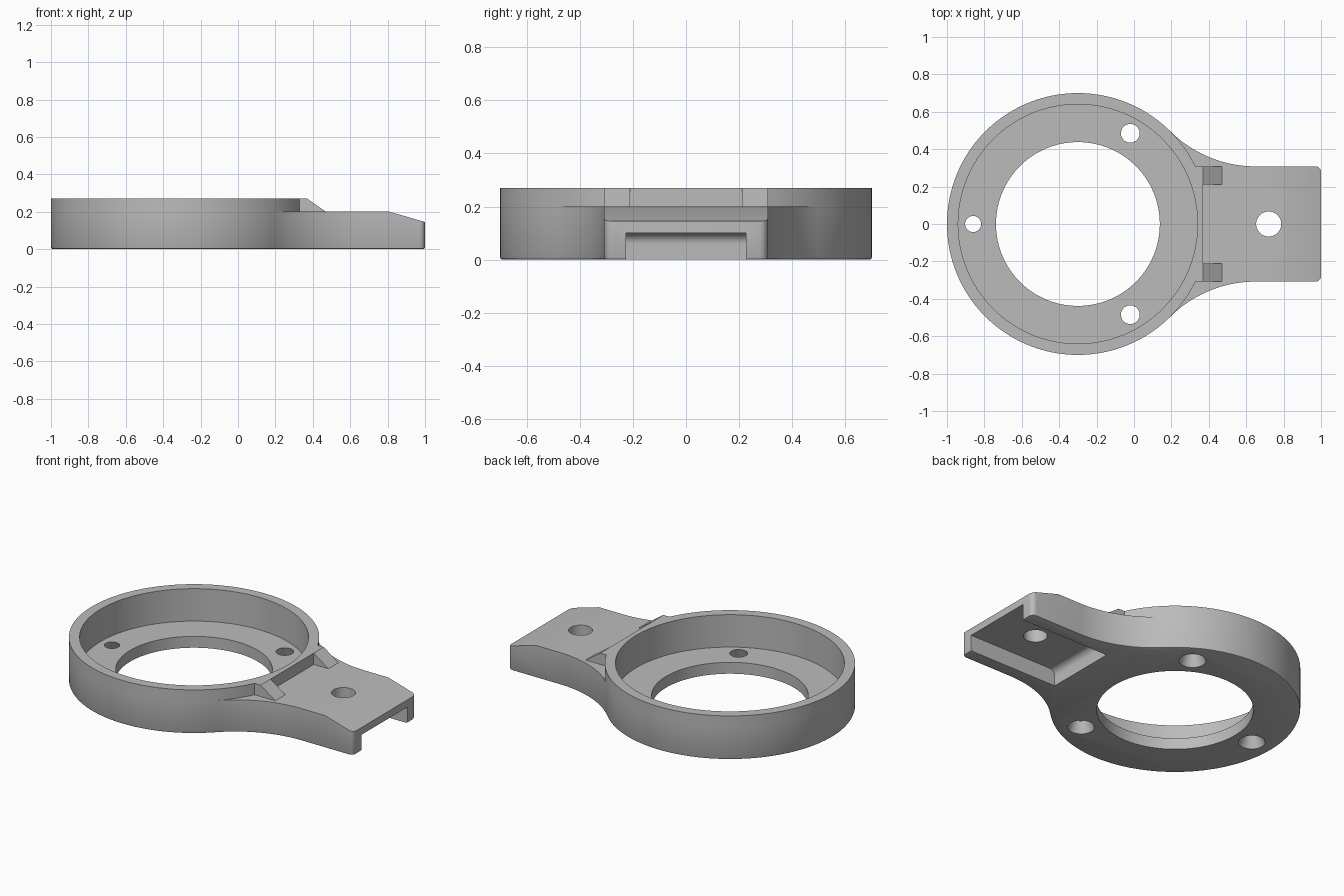
import bpy, bmesh
from math import cos, sin, radians, degrees, asin, atan2
from mathutils import Vector

cube = bpy.data.objects.get("Cube")
if cube:
    bpy.data.objects.remove(cube, do_unlink=True)

CX, R = -0.30, 0.70            # ring centre and outer radius
BORE, HOLE = 0.64, 0.438       # recess and through-hole radii
HALF, NECK = 0.308, 0.65       # arm half width, where the arm becomes straight
FLOOR, ARM_TOP, TOP = 0.07, 0.20, 0.27

grey = bpy.data.materials.new("plain grey")
grey.use_nodes = True
grey.diffuse_color = (0.5, 0.5, 0.5, 1)
grey.node_tree.nodes["Principled BSDF"].inputs["Base Color"].default_value = (0.5, 0.5, 0.5, 1)


def arc(cx, cy, r, a0, a1, n):
    """Points on an arc, angles in degrees."""
    angles = [radians(a0 + (a1 - a0) * i / n) for i in range(n + 1)]
    return [(cx + r * cos(a), cy + r * sin(a)) for a in angles]


def make_object(name, bm):
    bmesh.ops.recalc_face_normals(bm, faces=bm.faces)
    mesh = bpy.data.meshes.new(name)
    bm.to_mesh(mesh)
    bm.free()
    mesh.materials.append(grey)
    obj = bpy.data.objects.new(name, mesh)
    bpy.context.collection.objects.link(obj)
    return obj


def prism(name, outline, lo, hi, upright=False, soften=0):
    """Extrude an outline along z, or an x-z outline along y when upright."""
    bm = bmesh.new()
    place = (lambda a, b: (a, lo, b)) if upright else (lambda a, b: (a, b, lo))
    face = bm.faces.new([bm.verts.new(place(a, b)) for a, b in outline])
    rim = list(face.edges)
    out = bmesh.ops.extrude_face_region(bm, geom=[face], use_keep_orig=True)
    step = Vector((0, hi - lo, 0) if upright else (0, 0, hi - lo))
    bmesh.ops.translate(bm, vec=step, verts=[v for v in out["geom"] if isinstance(v, bmesh.types.BMVert)])
    bmesh.ops.recalc_face_normals(bm, faces=bm.faces)
    if soften:
        bmesh.ops.bevel(bm, geom=rim, offset=soften, segments=2, profile=0.5, affect='EDGES')
    return make_object(name, bm)


def cone(name, x, y, r_low, r_high, lo, hi, sides=48):
    bm = bmesh.new()
    bmesh.ops.create_cone(bm, cap_ends=True, segments=sides, radius1=r_low, radius2=r_high, depth=hi - lo)
    bmesh.ops.translate(bm, vec=(x, y, (lo + hi) / 2), verts=bm.verts)
    return make_object(name, bm)


def combine(target, other, operation):
    mod = target.modifiers.new(other.name, 'BOOLEAN')
    mod.operation, mod.solver, mod.object = operation, 'EXACT', other
    bpy.context.view_layer.objects.active = target
    bpy.ops.object.modifier_apply(modifier=mod.name)
    bpy.data.objects.remove(other, do_unlink=True)


# Outline pieces: fillet tangent to both the ring and the straight arm
dx = NECK - CX
fillet = (dx * dx + HALF * HALF - R * R) / (2 * (R - HALF))
join = degrees(atan2(HALF + fillet, dx))
ring_arc = arc(CX, 0, R, join, 360 - join, 120)
corner = 0.03
upper = arc(1 - corner, HALF - corner, corner, 0, 90, 6)
upper += arc(NECK, HALF + fillet, fillet, 270, 180 + join, 24)[:-1]
lower = [(x, -y) for x, y in reversed(upper)]

# Ring base and arm in one plate
body = prism("ring_bracket", upper + ring_arc + lower, 0, ARM_TOP, soften=0.01)

# Raised rim with a flat face towards the arm
start = degrees(asin(HALF / R))
side = arc(CX, 0, R, start, join, 8)[:-1]
rim_outline = [(0.37, HALF)] + side + ring_arc + [(x, -y) for x, y in reversed(side)] + [(0.37, -HALF)]
combine(body, prism("rim", rim_outline, ARM_TOP, TOP), 'UNION')

# Two gussets between the rim and the arm
for s in (-1, 1):
    ys = sorted((s * 0.21, s * HALF))
    gusset = prism("gusset", [(0.35, 0.18), (0.47, 0.18), (0.47, ARM_TOP), (0.37, TOP), (0.35, TOP)], *ys, upright=True)
    combine(body, gusset, 'UNION')

# Recess, central opening and sloped arm tip
combine(body, cone("recess", CX, 0, BORE, BORE, FLOOR, 0.4, 128), 'DIFFERENCE')
combine(body, cone("opening", CX, 0, HOLE, HOLE, -0.1, 0.4, 128), 'DIFFERENCE')
slope = [(0.81, ARM_TOP), (1.1, 0.116), (1.1, 0.4), (0.81, 0.4)]
combine(body, prism("tip_slope", slope, -0.5, 0.5, upright=True), 'DIFFERENCE')

# Channel under the arm, open at the tip, with a rounded inner end
channel = [(1.1, -0.1), (1.1, 0.1)] + arc(0.43, 0.06, 0.04, 90, 180, 8) + [(0.39, -0.1)]
combine(body, prism("channel", channel, -0.225, 0.225, upright=True), 'DIFFERENCE')

# Three tapered screw holes and the arm hole
for angle, r in ((60, 0.05), (180, 0.043), (300, 0.05)):
    a = radians(angle)
    hole = cone("screw_hole", CX + 0.56 * cos(a), 0.56 * sin(a), 0.075, r, 0, FLOOR)
    # extend straight past the floor so the cut goes right through
    x, y = CX + 0.56 * cos(a), 0.56 * sin(a)
    combine(body, hole, 'DIFFERENCE')
    combine(body, cone("screw_bore", x, y, r, r, -0.1, 0.15), 'DIFFERENCE')
combine(body, cone("arm_hole", 0.72, 0, 0.067, 0.067, -0.1, 0.4), 'DIFFERENCE')

# Smooth curved walls, keep edges crisp
bpy.ops.object.select_all(action='DESELECT')
body.select_set(True)
bpy.context.view_layer.objects.active = body
bpy.ops.object.shade_smooth_by_angle(angle=radians(30))
